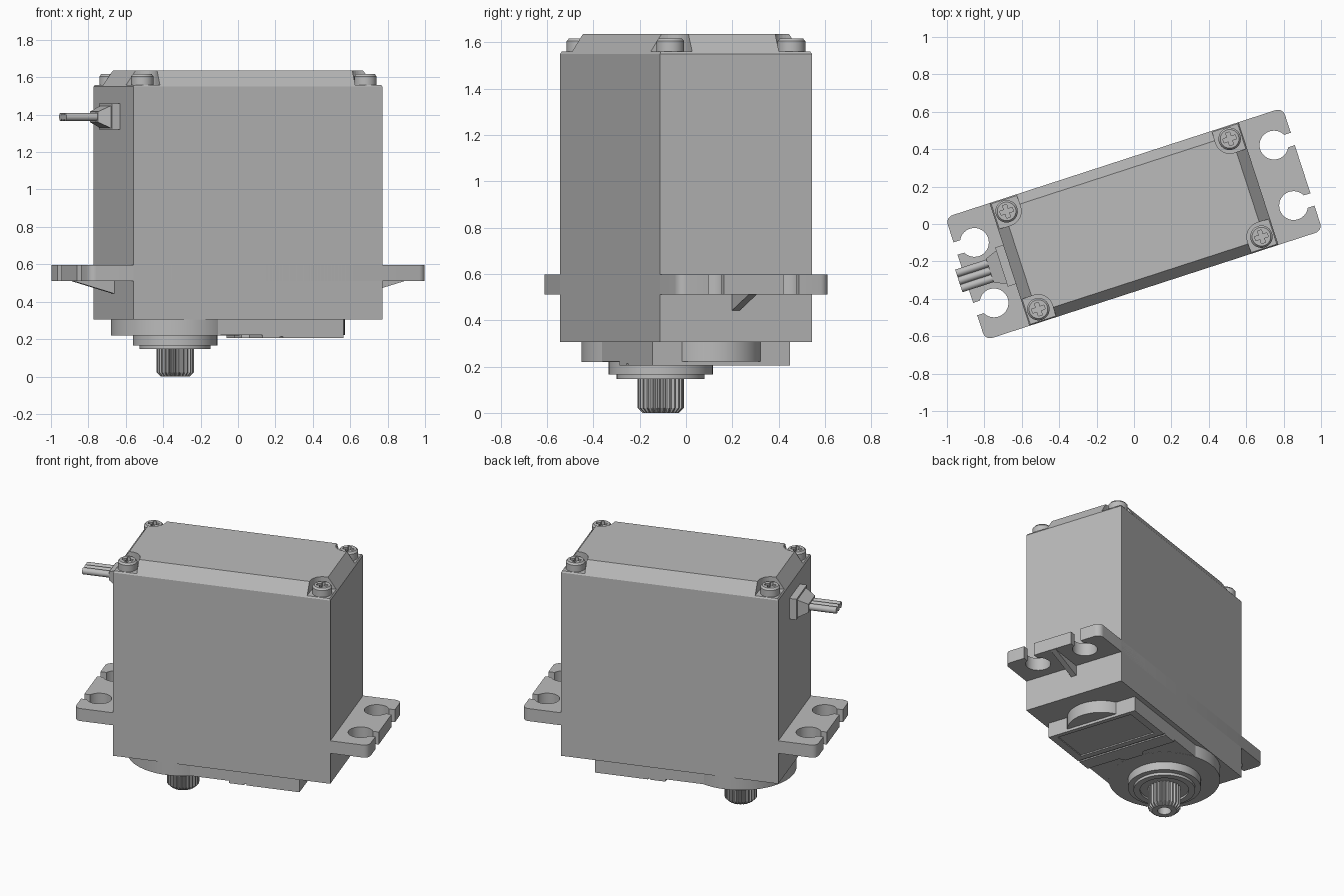
import bpy, bmesh, math
from mathutils import Matrix, Vector

if "Cube" in bpy.data.objects:
    bpy.data.objects.remove(bpy.data.objects["Cube"], do_unlink=True)

grey = bpy.data.materials.new("plain_grey")
grey.use_nodes = True
grey.diffuse_color = (0.5, 0.5, 0.5, 1)
grey.node_tree.nodes["Principled BSDF"].inputs["Base Color"].default_value = (0.5, 0.5, 0.5, 1)

# Everything is laid out along the case, then turned about the vertical
TURN = Matrix.Rotation(math.radians(18), 4, 'Z')
HALF_L, HALF_W = 0.70, 0.345
SHAFT = (-0.353, 0)


def loft(name, rings):
    """Skin a stack of equal-length rings of 3D points and close both ends."""
    bm = bmesh.new()
    loops = [[bm.verts.new(p) for p in ring] for ring in rings]
    n = len(loops[0])
    for a, b in zip(loops, loops[1:]):
        for i in range(n):
            j = (i + 1) % n
            bm.faces.new((a[i], a[j], b[j], b[i]))
    bm.faces.new(loops[0][::-1])
    bm.faces.new(loops[-1])
    bmesh.ops.recalc_face_normals(bm, faces=bm.faces)
    bm.transform(TURN)
    mesh = bpy.data.meshes.new(name)
    bm.to_mesh(mesh)
    bm.free()
    mesh.materials.append(grey)
    obj = bpy.data.objects.new(name, mesh)
    bpy.context.collection.objects.link(obj)
    return obj


def prism(name, outline, z0, z1):
    return loft(name, [[(x, y, z) for x, y in outline] for z in (z0, z1)])


def rect(x0, x1, y0, y1):
    return [(x0, y0), (x1, y0), (x1, y1), (x0, y1)]


def box(name, x0, x1, y0, y1, z0, z1):
    return prism(name, rect(x0, x1, y0, y1), z0, z1)


def circle(c, r, n=48):
    return [(c[0] + r * math.cos(math.tau * i / n),
             c[1] + r * math.sin(math.tau * i / n)) for i in range(n)]


def disc(name, c, r, z0, z1, n=48):
    return prism(name, circle(c, r, n), z0, z1)


def rounded(hx, hy, r, n=6):
    """Rounded rectangle centred on the origin."""
    pts = []
    for k, (sx, sy) in enumerate(((1, 1), (-1, 1), (-1, -1), (1, -1))):
        for i in range(n + 1):
            a = math.pi / 2 * (k + i / n)
            pts.append((sx * (hx - r) + r * math.cos(a), sy * (hy - r) + r * math.sin(a)))
    return pts


def activate(obj):
    bpy.ops.object.select_all(action='DESELECT')
    obj.select_set(True)
    bpy.context.view_layer.objects.active = obj


def cut(obj, cutters):
    for c in cutters:
        c.hide_render = True
        mod = obj.modifiers.new("cut", 'BOOLEAN')
        mod.operation, mod.solver, mod.object = 'DIFFERENCE', 'EXACT', c
        activate(obj)
        bpy.ops.object.modifier_apply(modifier=mod.name)
        bpy.data.objects.remove(c, do_unlink=True)


def smooth(obj):
    activate(obj)
    bpy.ops.object.shade_smooth_by_angle(angle=math.radians(30))


CORNERS = [(sx, sy) for sx in (-1, 1) for sy in (-1, 1)]

# Main case and bevelled lid with a pocket at each corner
box("case", -HALF_L, HALF_L, -HALF_W, HALF_W, 0.305, 1.55)
lid = loft("lid", [[(x, y, z) for x, y in rect(-HALF_L + a, HALF_L - a, -HALF_W + b, HALF_W - b)]
                   for z, a, b in ((1.55, 0, 0), (1.635, 0.06, 0.055))])
pockets = []
for sx, sy in CORNERS:
    cx, cy = sx * 0.627, sy * 0.275
    r = 0.078
    arc = [(cx - sx * r * math.cos(t), cy - sy * r * math.sin(t))
           for t in (math.pi / 2 * i / 8 for i in range(9))]
    outline = arc + [(cx + sx * 0.2, cy - sy * r), (cx + sx * 0.2, cy + sy * 0.2),
                     (cx - sx * r, cy + sy * 0.2)]
    pockets.append(prism("pocket_cutter", outline, 1.56, 1.7))
cut(lid, pockets)

# Cross-head screws
for i, (sx, sy) in enumerate(CORNERS):
    c = (sx * 0.627, sy * 0.275)
    screw = loft(f"screw_{i + 1}", [[(x, y, z) for x, y in circle(c, r, 32)]
                                    for z, r in ((1.55, 0.06), (1.605, 0.06), (1.617, 0.05))])
    arm, half = 0.035, 0.011
    cut(screw, [box("slot_cutter", c[0] - a, c[0] + a, c[1] - b, c[1] + b, 1.59, 1.7)
                for a, b in ((arm, half), (half, arm))])
    smooth(screw)

# Mounting flange with open-ended holes, and a gusset under each end
flange = prism("mounting_flange", rounded(0.948, HALF_W, 0.04), 0.512, 0.597)
cutters = []
for sx, sy in CORNERS:
    cutters.append(disc("hole_cutter", (sx * 0.842, sy * 0.17), 0.077, 0.4, 0.7))
    x0, x1 = sorted((sx * 0.842, sx * 1.1))
    cutters.append(box("slot_cutter", x0, x1, sy * 0.17 - 0.035, sy * 0.17 + 0.035, 0.41, 0.69))
cut(flange, cutters)
smooth(flange)
for side, s in (("left", 1), ("right", -1)):
    loft(side + "_gusset", [[(s * x, y, z) for x, z in ((0.69, 0.44), (0.94, 0.513), (0.69, 0.513))]
                            for y in (-0.018, 0.018)])

# Gear housing under the case
smooth(disc("gear_housing", SHAFT, 0.343, 0.22, 0.306, 96))
box("housing_neck", SHAFT[0], 0.04, -0.313, 0.313, 0.221, 0.306)
cover = box("bottom_cover", 0.037, 0.492, -0.313, 0.313, 0.205, 0.306)
cut(cover, [box("panel_cutter", 0.19, 0.462, -0.265, 0.265, 0.1, 0.213),
            box("groove_cutter", 0.135, 0.15, -0.4, 0.4, 0.1, 0.213)])
prism("cover_tab", [(0.04, -0.09), (0.04, 0.09), (0.0, 0.06), (0.0, -0.06)], 0.206, 0.23)
smooth(disc("gear_boss", (0.38, 0), 0.21, 0.222, 0.306, 64))

# Output bearing steps
smooth(disc("bearing_collar", SHAFT, 0.225, 0.165, 0.23, 64))
bearing = disc("bearing_ring", SHAFT, 0.19, 0.147, 0.18, 64)
cut(bearing, [disc("ring_cutter", SHAFT, 0.15, 0.1, 0.16, 64)])
smooth(bearing)

# Splined output shaft with a screw hole
TEETH = 25


def spline(root, tip, z):
    ring = []
    for i in range(TEETH * 4):
        r = tip if i % 4 in (1, 2) else root
        a = math.tau * i / (TEETH * 4)
        ring.append((SHAFT[0] + r * math.cos(a), r * math.sin(a), z))
    return ring


shaft = loft("splined_shaft", [spline(0.075, 0.078, 0), spline(0.087, 0.1, 0.022),
                               spline(0.087, 0.1, 0.17)])
cut(shaft, [disc("bore_cutter", SHAFT, 0.042, -0.1, 0.1, 32)])

# Cable: square grommet, tapered strain relief, three wires
box("cable_grommet", -0.745, -0.69, -0.11, 0.11, 1.32, 1.46)
loft("strain_relief", [[(x, y, 1.388 + z) for y, z in rect(-hy, hy, -hz, hz)]
                       for x, hy, hz in ((-0.74, 0.095, 0.062), (-0.81, 0.068, 0.028))])
for i in (-1, 0, 1):
    smooth(loft(f"wire_{i + 2}", [[(x, y, z) for y, z in circle((i * 0.042, 1.388), 0.0215, 16)]
                                  for x in (-0.80, -0.985)]))
